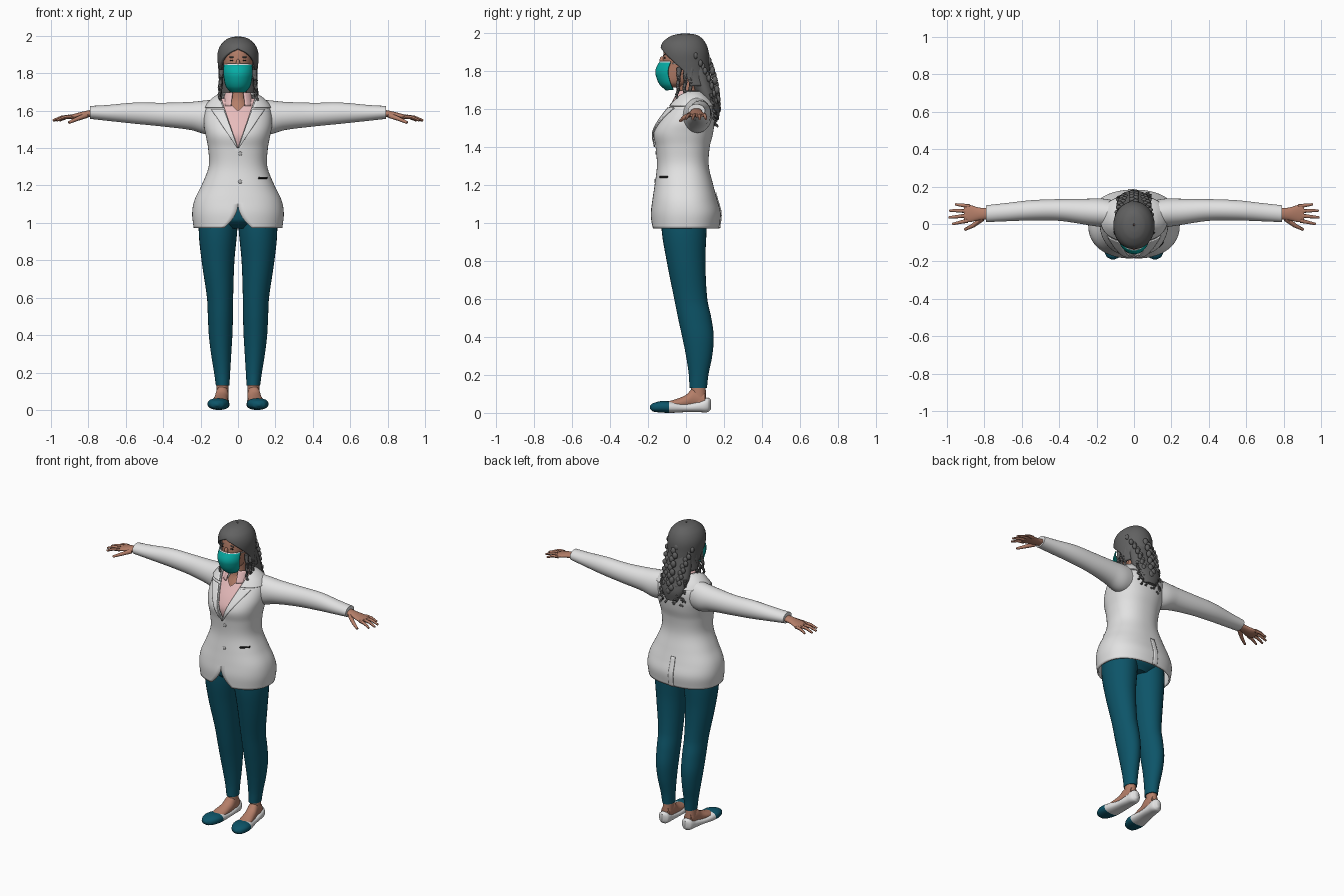
import bpy, bmesh, random
from math import sin, cos, pi, asin, radians, copysign
from mathutils import Matrix, Vector

if "Cube" in bpy.data.objects:
    bpy.data.objects.remove(bpy.data.objects["Cube"])
random.seed(4)
parts = []


def material(name, r, g, b):
    m = bpy.data.materials.new(name)
    m.use_nodes = True
    m.diffuse_color = (r, g, b, 1)
    m.node_tree.nodes["Principled BSDF"].inputs["Base Color"].default_value = (r, g, b, 1)
    return m


WHITE = material("jacket white", .76, .76, .76)
TEAL = material("dark teal", .004, .09, .14)
MASK = material("mask turquoise", .002, .42, .38)
SKIN = material("skin", .46, .21, .14)
HAIR = material("hair grey", .12, .12, .12)
PINK = material("shirt pink", .80, .50, .50)
BLACK = material("black", .01, .01, .01)
GREY = material("button grey", .45, .45, .45)


def finish(name, bm, *mats):
    bmesh.ops.remove_doubles(bm, verts=bm.verts, dist=.0001)
    bmesh.ops.recalc_face_normals(bm, faces=bm.faces)
    me = bpy.data.meshes.new(name)
    bm.to_mesh(me)
    bm.free()
    ob = bpy.data.objects.new(name, me)
    bpy.context.collection.objects.link(ob)
    for m in mats:
        me.materials.append(m)
    parts.append(ob)
    return ob


def sample(rows, t):
    """Smoothly interpolate the cross-section rows at position t."""
    last = len(rows) - 1
    i = max(0, min(last - 1, sum(r[0] <= t for r in rows) - 1))

    def slope(j):
        a, b = rows[max(j - 1, 0)], rows[min(j + 1, last)]
        return [(q - p) / (b[0] - a[0]) for p, q in zip(a, b)]
    a, b = rows[i], rows[i + 1]
    h = b[0] - a[0]
    u = (t - a[0]) / h
    w = u * u * (3 - 2 * u)
    return [p + (q - p) * w + h * u * (1 - u) * ((1 - u) * m - u * n)
            for p, q, m, n in zip(a, b, slope(i), slope(i + 1))][1:]


def loft(name, mats, rows, axis="z", side=1, lo=None, hi=None, off=0,
         span=None, n=32, thick=0, e=1):
    """Skin rows (position, centre, half width, low, high); lo and hi open it."""
    t0, t1 = span or (rows[0][0], rows[-1][0])
    ts = {t0, t1}
    for a, b in zip(rows, rows[1:]):
        ts |= {a[0] + (b[0] - a[0]) * k / 6 for k in range(6)}
    bm = bmesh.new()
    rings = []
    for t in sorted(v for v in ts if t0 <= v <= t1):
        c, r, b0, b1 = sample(rows, t)
        start, end = (lo(t), hi(t)) if lo else (0, 2 * pi)
        ring = []
        for k in range(n + 1 if lo else n):
            ang = start + (end - start) * k / n
            p, q = (copysign(abs(f) ** e, f) for f in (sin(ang), cos(ang)))
            p = c + max(r + off, .001) * p
            q = (b0 + b1) / 2 - ((b1 - b0) / 2 + off) * q
            x, y, z = {"z": (p, q, t), "x": (t, p, q), "y": (p, t, q)}[axis]
            ring.append(bm.verts.new((x * side, y, z)))
        rings.append(ring)
    for A, B in zip(rings, rings[1:]):
        for k in range(n):
            j = (k + 1) % len(A)
            bm.faces.new((A[k], A[j], B[j], B[k]))
    if not lo:
        bm.faces.new(rings[0])
        bm.faces.new(rings[-1])
    ob = finish(name, bm, *mats)
    if thick:
        s = ob.modifiers.new("thickness", "SOLIDIFY")
        s.thickness, s.offset = thick, 0
    return ob


def blobs(name, mat, items):
    """Ellipsoids given as (location, radii)."""
    bm = bmesh.new()
    for loc, size in items:
        mx = Matrix.Translation(loc) @ Matrix.Diagonal((*size, 1))
        bmesh.ops.create_uvsphere(bm, u_segments=14, v_segments=8, radius=1, matrix=mx)
    return finish(name, bm, mat)


def tube(name, mat, pts, r, tip=.5):
    """Round tapering tube through the points."""
    bm = bmesh.new()
    pts = [Vector(p) for p in pts]
    rings = []
    for i, p in enumerate(pts):
        d = pts[min(i + 1, len(pts) - 1)] - pts[max(i - 1, 0)]
        turn = d.to_track_quat("Z", "Y")
        w = r * (1 + (tip - 1) * i / (len(pts) - 1))
        rings.append([bm.verts.new(p + turn @ Vector((w * cos(k * pi / 4), w * sin(k * pi / 4), 0)))
                      for k in range(8)])
    for A, B in zip(rings, rings[1:]):
        for k in range(8):
            bm.faces.new((A[k], A[k - 1], B[k - 1], B[k]))
    bm.faces.new(rings[0])
    bm.faces.new(rings[-1])
    return finish(name, bm, mat)


# Jacket body, open at the neck and rounded away at the front hem
E = .87
TORSO = [(.972, 0, .232, -.175, .17), (1.05, 0, .24, -.18, .178), (1.12, 0, .228, -.172, .16),
         (1.2, 0, .19, -.16, .138), (1.3, 0, .152, -.148, .115), (1.4, 0, .155, -.155, .12),
         (1.47, 0, .168, -.166, .137), (1.53, 0, .178, -.142, .145), (1.6, 0, .172, -.095, .145),
         (1.64, 0, .15, -.066, .125), (1.67, 0, .118, -.045, .1), (1.69, 0, .085, -.032, .08)]


def angle_at(z, x):
    return asin(min(.97, x / sample(TORSO, z)[1]) ** (1 / E))


def gap(z):
    if z < 1.1:
        return .075 * ((1.1 - z) / .128) ** 2
    return max(0, (z - 1.4) * .34)


def edge(z):
    return angle_at(z, gap(z))


def lapel_edge(z):
    return angle_at(z, gap(z) + .3 * (z - 1.39))


loft("jacket_body", [WHITE], TORSO, lo=edge, hi=lambda z: 2 * pi - edge(z), n=64, thick=.01, e=E)
loft("jacket_collar", [WHITE], TORSO, lo=edge, hi=lambda z: 2 * pi - edge(z), n=48,
     off=.01, span=(1.615, 1.69), thick=.008, e=E)
loft("back_vent", [WHITE], TORSO, lo=lambda z: pi, hi=lambda z: pi + .1, n=4,
     off=.007, span=(.972, 1.16), thick=.006, e=E)
loft("pocket", [BLACK], TORSO, lo=lambda z: angle_at(z, .105), hi=lambda z: angle_at(z, .15),
     n=6, off=.007, span=(1.236, 1.245), thick=.004, e=E)
for z in (1.22, 1.37):
    blobs("jacket_button", GREY, [((.012, sample(TORSO, z)[2] - .005, z), (.011, .005, .011))])

# Shirt, its collar and the hips under the jacket
loft("shirt", [PINK], TORSO, lo=lambda z: max(0, z - 1.6) * 6, hi=lambda z: 2 * pi - max(0, z - 1.6) * 6,
     off=-.014, span=(1.33, 1.665), n=48, e=E)
loft("shirt_collar", [PINK], [(1.625, 0, .085, -.085, .08), (1.695, 0, .066, -.045, .066)],
     lo=lambda z: .45, hi=lambda z: 2 * pi - .45, thick=.006)
loft("hips", [TEAL], [(.97, 0, .1, -.09, .08), (1.02, 0, .18, -.14, .12), (1.2, 0, .15, -.13, .1)])

# Paired limbs
SLEEVE = [(.1, .055, .07, 1.48, 1.662), (.17, .06, .076, 1.474, 1.655), (.25, .065, .07, 1.496, 1.647),
          (.4, .075, .058, 1.515, 1.642), (.55, .073, .054, 1.53, 1.643), (.7, .062, .048, 1.546, 1.63),
          (.79, .055, .045, 1.556, 1.625)]
LEG = [(.13, .082, .036, .018, .11), (.2, .085, .043, .015, .118), (.3, .09, .054, 0, .138),
       (.4, .093, .063, -.02, .146), (.5, .094, .067, -.042, .133), (.6, .096, .07, -.062, .112),
       (.8, .107, .088, -.102, .102), (.96, .107, .103, -.128, .108), (1.12, .1, .1, -.13, .11)]
SHOE = [(-.19, .112, .008, .022, .036), (-.175, .111, .035, .008, .05), (-.13, .107, .055, .002, .062),
        (-.08, .102, .056, 0, .06), (0, .092, .045, .004, .05), (.07, .087, .04, .004, .063),
        (.115, .085, .034, .004, .08), (.132, .085, .012, .02, .07)]
FOOT = [(-.11, .103, .035, .02, .058), (-.06, .098, .042, .02, .07), (0, .09, .037, .02, .095),
        (.04, .085, .035, .02, .13), (.1, .084, .03, .02, .11)]
FINGERS = [(.88, .095, .955, .105), (.9, .07, .986, .072), (.9, .044, .99, .035), (.89, .018, .97, 0)]
for s, tag in ((1, "left"), (-1, "right")):
    loft(tag + "_lapel", [WHITE], TORSO, side=s, lo=edge, hi=lapel_edge, n=6,
         off=.011, span=(1.4, 1.605), thick=.007, e=E)
    loft(tag + "_sleeve", [WHITE], SLEEVE, axis="x", side=s)
    loft(tag + "_trouser_leg", [TEAL], LEG, side=s)
    loft(tag + "_ankle", [SKIN], [(.03, .085, .033, .03, .11), (.15, .083, .031, .026, .102)], side=s)
    loft(tag + "_foot", [SKIN], FOOT, axis="y", side=s)
    shoe = loft(tag + "_shoe", [WHITE, TEAL], SHOE, axis="y", side=s, e=.85)
    for f in shoe.data.polygons:
        f.material_index = int(f.center.y < -.085)
    loft(tag + "_palm", [SKIN], [(.77, .055, .029, 1.567, 1.607), (.83, .054, .034, 1.562, 1.595),
                                 (.88, .056, .046, 1.556, 1.582), (.91, .056, .042, 1.556, 1.574)],
         axis="x", side=s)
    for x0, y0, x1, y1 in FINGERS:
        tube(tag + "_finger", SKIN, [(s * x0, y0, 1.568), (s * (x0 + x1) / 2, (y0 + y1) / 2, 1.564),
                                     (s * x1, y1, 1.547)], .0115, .55)
    tube(tag + "_thumb", SKIN, [(s * .81, .03, 1.575), (s * .86, -.008, 1.556), (s * .905, -.03, 1.536)], .015)

# Neck, head and face
loft("neck", [SKIN], [(1.5, 0, .1, -.1, .09), (1.6, 0, .075, -.062, .085), (1.66, 0, .05, -.035, .065),
                      (1.76, 0, .048, -.04, .06)])
loft("head", [SKIN], [(1.712, 0, .022, -.1, -.03), (1.735, 0, .05, -.122, .03), (1.78, 0, .066, -.126, .06),
                      (1.83, 0, .075, -.122, .08), (1.88, 0, .08, -.12, .09), (1.93, 0, .075, -.108, .08),
                      (1.965, 0, .04, -.07, .05)])
blobs("nose", SKIN, [((0, -.125, 1.852), (.011, .015, .024))])
for s in (1, -1):
    blobs("eye", BLACK, [((s * .031, -.111, 1.868), (.012, .005, .004))])
    blobs("eyebrow", HAIR, [((s * .032, -.111, 1.886), (.018, .005, .004))])
    tube("mask_loop", WHITE, [(s * .072, -.07, 1.84), (s * .086, -.03, 1.835), (s * .088, 0, 1.82)], .003, 1)

# Face mask with its pale upper rim
COVER = [(1.7, 0, .04, -.105, .01), (1.73, 0, .066, -.137, .03), (1.78, 0, .078, -.157, .03),
         (1.81, 0, .08, -.156, .03), (1.85, 0, .078, -.136, .03)]
loft("face_mask", [MASK], COVER, lo=lambda z: -1.25, hi=lambda z: 1.25, n=24, thick=.006, span=(1.7, 1.843))
loft("mask_rim", [WHITE], COVER, lo=lambda z: -1.25, hi=lambda z: 1.25, n=24, thick=.005, span=(1.843, 1.85))


# Hair cap, parted around the face
def hairline(z):
    return min(1.5, max(0, 1.925 - z) ** .6 * 5)


CAP = [(1.72, 0, .096, -.07, .13), (1.78, 0, .094, -.1, .118), (1.84, 0, .1, -.123, .115),
       (1.9, 0, .103, -.13, .112), (1.945, 0, .088, -.118, .096), (1.975, 0, .058, -.08, .068),
       (1.986, 0, .032, -.045, .04), (1.99, 0, .004, -.01, 0)]
loft("hair_cap", [HAIR], CAP, lo=hairline, hi=lambda z: 2 * pi - hairline(z), n=48, thick=.014)
loft("hair_back", [HAIR], [(1.54, 0, .045, .13, .172), (1.6, 0, .078, .1, .178), (1.66, 0, .092, .06, .165),
                           (1.74, 0, .092, .03, .14), (1.85, 0, .08, 0, .11)])


# Braids, loose front locks and curled ends
def braid(start, end, r, count=12):
    a, b = Vector(start), Vector(end)
    blobs("braid", HAIR, [(a.lerp(b, k / count) + Vector((r * .5 * (-1) ** k, sin(k * pi / count) * .018, 0)),
                           (r, r * .8, r * 1.25)) for k in range(count + 1)])


def lock(start, end, r, curl):
    a, b = Vector(start), Vector(end)
    tube("hair_lock", HAIR, [a.lerp(b, k / 16) + Vector((cos(k * 1.2), sin(k * 1.2), 0)) * curl * k / 16
                             for k in range(17)], r)


braid((0, .1, 1.9), (0, .17, 1.6), .018)
for s in (1, -1):
    braid((s * .085, .05, 1.88), (s * .045, .155, 1.64), .015)
    for x, y, low in ((.088, -.035, 1.655), (.09, 0, 1.63), (.088, .03, 1.6)):
        lock((s * x, y, 1.82), (s * (x + .012), y - .012, low), .014, .005)
for k in range(14):
    x = -.085 + k * .013
    lock((x, .13, 1.68), (x * .95, random.uniform(.13, .17), random.uniform(1.5, 1.56)), .011, .011)

bpy.ops.object.select_all(action="DESELECT")
for ob in parts:
    ob.select_set(True)
bpy.context.view_layer.objects.active = parts[0]
bpy.ops.object.shade_smooth_by_angle(angle=radians(45))
